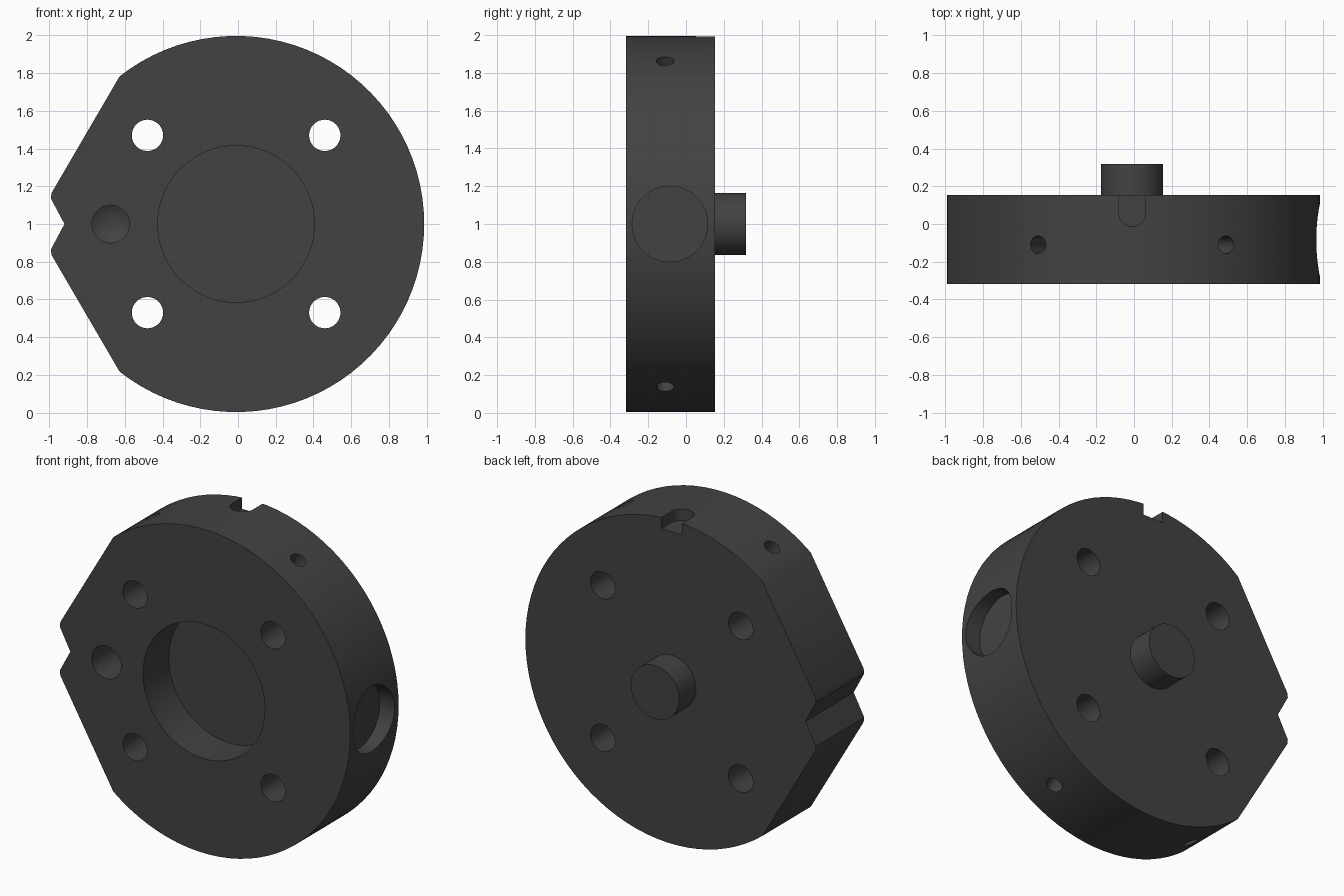
import bpy, bmesh, math
from mathutils import Vector, Matrix

if "Cube" in bpy.data.objects:
    bpy.data.objects.remove(bpy.data.objects["Cube"], do_unlink=True)

CX, CZ = -0.01, 1.0          # disc axis
R = 0.997                    # disc radius
FRONT, BACK = -0.317, 0.153  # disc faces
BOSS_END = 0.317

metal = bpy.data.materials.new("dark grey metal")
metal.use_nodes = True
colour = (0.055, 0.055, 0.055, 1)
metal.diffuse_color = colour
metal.node_tree.nodes["Principled BSDF"].inputs["Base Color"].default_value = colour


def finish(name, bm):
    """Turn a bmesh into a named object."""
    bmesh.ops.recalc_face_normals(bm, faces=bm.faces)
    mesh = bpy.data.meshes.new(name)
    bm.to_mesh(mesh)
    bm.free()
    mesh.materials.append(metal)
    obj = bpy.data.objects.new(name, mesh)
    bpy.context.scene.collection.objects.link(obj)
    return obj


def smooth(obj):
    bpy.ops.object.select_all(action='DESELECT')
    obj.select_set(True)
    bpy.context.view_layer.objects.active = obj
    bpy.ops.object.shade_smooth_by_angle(angle=math.radians(30))


def prism(bm, points, offset):
    """Extrude a closed outline along an offset; return the far cap."""
    face = bm.faces.new([bm.verts.new(p) for p in points])
    far = bmesh.ops.extrude_face_region(bm, geom=[face], use_keep_orig=True)["geom"]
    bmesh.ops.translate(bm, vec=offset,
                        verts=[g for g in far if isinstance(g, bmesh.types.BMVert)])
    return next(g for g in far if isinstance(g, bmesh.types.BMFace))


def drill(bm, start, direction, radius, depth, tip=0.0, segments=40):
    """Add a round bar from start along direction, with an optional conical tip."""
    d = Vector(direction).normalized()
    rot = d.to_track_quat('Z', 'Y')
    ring = []
    for i in range(segments):
        a = math.tau * i / segments
        ring.append(Vector(start) + rot @ Vector((radius * math.cos(a), radius * math.sin(a), 0)))
    cap = prism(bm, ring, d * depth)
    if tip:
        centre = bmesh.ops.poke(bm, faces=[cap])["verts"][0]
        centre.co += d * tip


# Disc outline: large arc, two slanted flats and a V notch on the right side
ARC = math.radians(128.3)
N = 64
outline = [(R * math.cos(-ARC + 2 * ARC * i / N), R * math.sin(-ARC + 2 * ARC * i / N))
           for i in range(N + 1)]
outline += [(-0.978, 0.165), (-0.982, 0.135), (-0.91, 0),
            (-0.982, -0.135), (-0.978, -0.165)]
bm = bmesh.new()
prism(bm, [(CX + x, FRONT, CZ + z) for x, z in outline], Vector((0, BACK - FRONT, 0)))
disc = finish("disc_body", bm)

# All recesses gathered in one cutter
bm = bmesh.new()
E = 0.05
# front centre bore
drill(bm, (CX, FRONT - E, CZ), (0, 1, 0), 0.415, 0.25 + E, segments=64)
# four through holes
for sx in (-1, 1):
    for sz in (-1, 1):
        drill(bm, (CX + sx * 0.47, FRONT - E, CZ + sz * 0.47), (0, 1, 0), 0.083, 0.6)
# blind pointed hole near the notch
drill(bm, (-0.675, FRONT - E, CZ), (0, 1, 0), 0.1, 0.25 + E, tip=0.06)
# shallow round pocket on the left rim
drill(bm, (1.05, -0.085, CZ), (-1, 0, 0), 0.2, 0.165, segments=48)
# small radial holes in the rim
for deg in (60, 120, 240, 300):
    a = math.radians(deg)
    d = Vector((math.cos(a), 0, math.sin(a)))
    drill(bm, Vector((CX, -0.11, CZ)) + d * (R + E), -d, 0.047, 0.2 + E, tip=0.03, segments=24)
# round-ended key slot on top, open at the back
SW, SY = 0.07, 0.057
slot = [(CX + SW, BACK + E), (CX - SW, BACK + E)]
slot += [(CX - SW * math.cos(math.pi * i / 16), SY - SW * math.sin(math.pi * i / 16))
         for i in range(17)]
prism(bm, [(x, y, 1.925) for x, y in slot], Vector((0, 0, 0.2)))
cutter = finish("recess_cutter", bm)

# Cut and bake the result
mod = disc.modifiers.new("recesses", 'BOOLEAN')
mod.operation = 'DIFFERENCE'
mod.solver = 'EXACT'
mod.object = cutter
bpy.context.view_layer.objects.active = disc
disc.select_set(True)
bpy.ops.object.modifier_apply(modifier=mod.name)
bpy.data.objects.remove(cutter, do_unlink=True)
smooth(disc)

# Rear boss
bm = bmesh.new()
drill(bm, (CX, BACK - 0.02, CZ), (0, 1, 0), 0.165, BOSS_END - BACK + 0.02, segments=48)
smooth(finish("rear_boss", bm))
